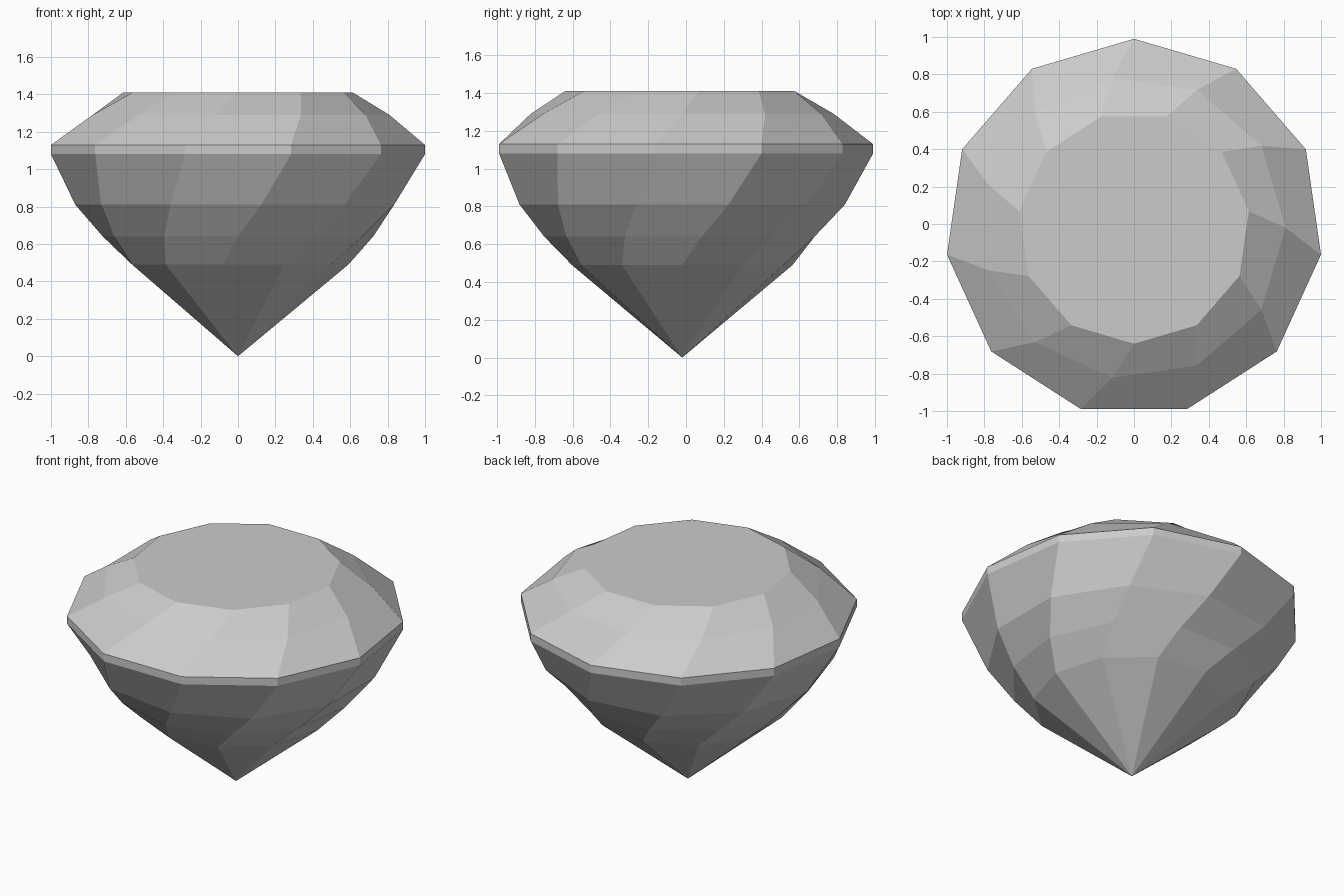
import bpy
import bmesh
import math

cube = bpy.data.objects.get("Cube")
if cube:
    bpy.data.objects.remove(cube, do_unlink=True)

SIDES = 11
STEP = 2 * math.pi / SIDES
CENTRE_Y = -0.02

grey = bpy.data.materials.new("gem_grey")
grey.use_nodes = True
colour = (0.6, 0.6, 0.6, 1)
grey.diffuse_color = colour
grey.node_tree.nodes["Principled BSDF"].inputs["Base Color"].default_value = colour


def add_ring(bm, radius, z, quarter_turns):
    """One ring of corners, twisted by quarters of a side."""
    verts = []
    for i in range(SIDES):
        a = math.pi / 2 + (i + quarter_turns / 4) * STEP
        verts.append(bm.verts.new((radius * math.cos(a), CENTRE_Y + radius * math.sin(a), z)))
    return verts


def faceted_part(name, rings, tip_z=None, cap=False):
    """Bridge twisted rings, listed bottom to top, into flat facets."""
    bm = bmesh.new()
    loops = [add_ring(bm, *ring) for ring in rings]
    for low, high in zip(loops, loops[1:]):
        for i in range(SIDES):
            j = (i + 1) % SIDES
            bm.faces.new((low[i], low[j], high[j], high[i]))
    if cap:
        bm.faces.new(loops[-1])
    if tip_z is not None:
        tip = bm.verts.new((0, CENTRE_Y, tip_z))
        for i in range(SIDES):
            bm.faces.new((loops[0][(i + 1) % SIDES], loops[0][i], tip))
    mesh = bpy.data.meshes.new(name)
    bm.to_mesh(mesh)
    bm.free()
    mesh.materials.append(grey)
    obj = bpy.data.objects.new(name, mesh)
    bpy.context.collection.objects.link(obj)
    return obj


# Crown: girdle edge, twisted middle corners, flat table
faceted_part("crown", [(1.01, 1.13, 0), (0.81, 1.29, 1), (0.62, 1.41, 2)], cap=True)

# Girdle: thin upright band
faceted_part("girdle", [(1.01, 1.08, 0), (1.01, 1.13, 0)])

# Pavilion: spiral facets running down to the point
faceted_part("pavilion",
             [(0.59, 0.49, -3), (0.73, 0.64, -2), (0.87, 0.81, -1), (1.01, 1.08, 0)],
             tip_z=0)
